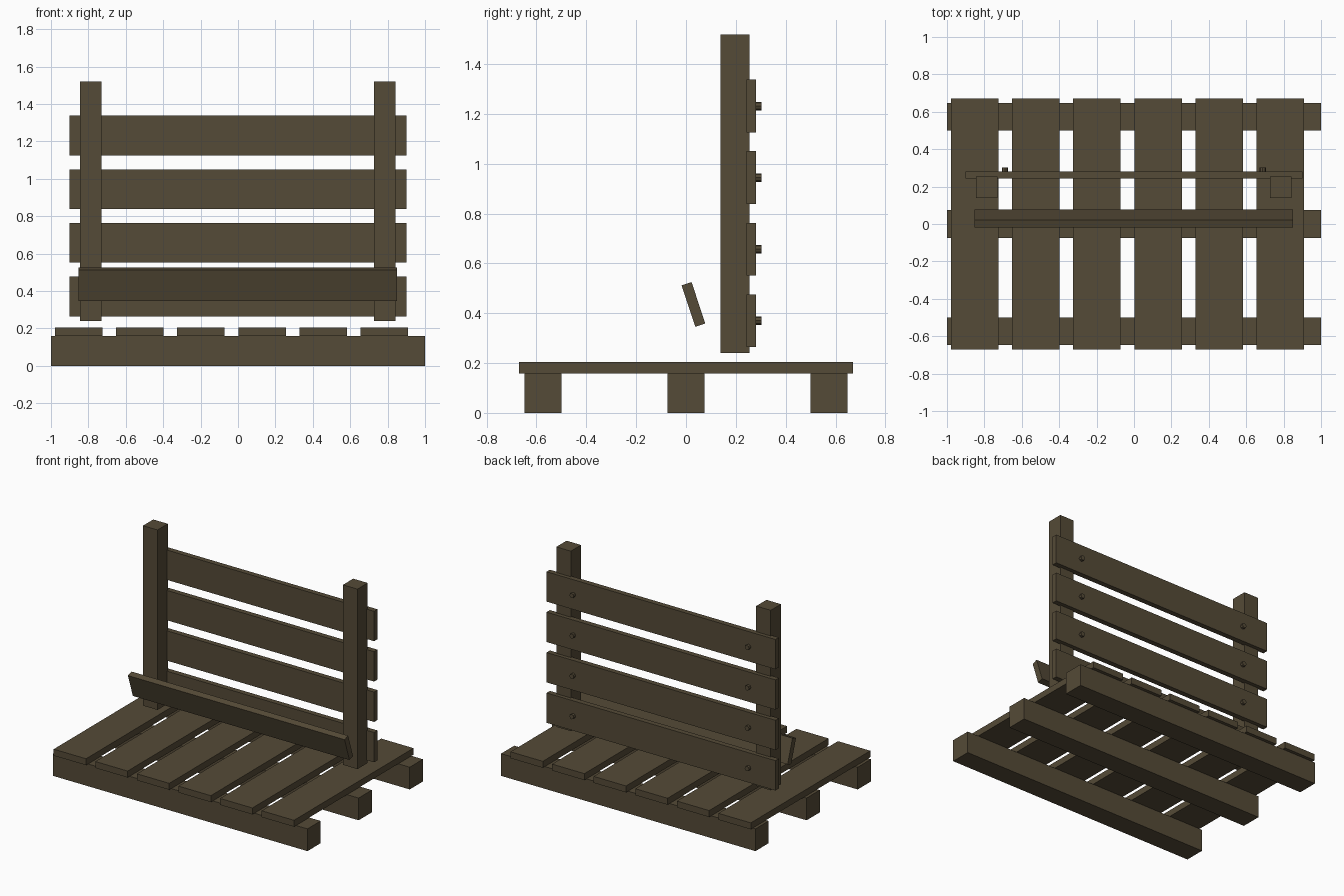
import bpy, bmesh, math
from mathutils import Matrix, Vector

if "Cube" in bpy.data.objects:
    bpy.data.objects.remove(bpy.data.objects["Cube"])

wood = bpy.data.materials.new("dark_brown_wood")
wood.diffuse_color = (0.09, 0.069, 0.038, 1)
wood.use_nodes = True
wood.node_tree.nodes["Principled BSDF"].inputs["Base Color"].default_value = wood.diffuse_color


def finish(name, bm):
    me = bpy.data.meshes.new(name)
    bm.to_mesh(me)
    bm.free()
    me.materials.append(wood)
    ob = bpy.data.objects.new(name, me)
    bpy.context.collection.objects.link(ob)
    return ob


def box(name, x, y, z):
    """Box from (min, max) pairs, origin at its centre."""
    bm = bmesh.new()
    bmesh.ops.create_cube(bm, size=1)
    bmesh.ops.scale(bm, vec=(x[1] - x[0], y[1] - y[0], z[1] - z[0]), verts=bm.verts)
    ob = finish(name, bm)
    ob.location = [(a + b) / 2 for a, b in (x, y, z)]
    return ob


def bolt(name, x, z):
    bm = bmesh.new()
    bmesh.ops.create_cone(bm, cap_ends=True, segments=8, radius1=0.017, radius2=0.017,
                          depth=0.03, matrix=Matrix.Rotation(math.pi / 2, 4, 'X'))
    finish(name, bm).location = (x, 0.287, z)


# Pallet base: three beams and six deck slats
for i, y in enumerate((-0.574, 0.0, 0.574)):
    box(f"base_beam_{i + 1}", (-1, 1), (y - 0.074, y + 0.074), (0, 0.158))
for i in range(6):
    x = -0.852 + i * 0.327
    box(f"deck_slat_{i + 1}", (x - 0.127, x + 0.127), (-0.671, 0.671), (0.158, 0.204))

# Upright posts
for side, x in (("left", -0.787), ("right", 0.785)):
    box(f"post_{side}", (x - 0.057, x + 0.057), (0.139, 0.254), (0.24, 1.519))

# Back boards with bolt heads
for i in range(4):
    z = 0.37 + i * 0.287
    box(f"back_board_{i + 1}", (-0.9, 0.9), (0.243, 0.281), (z - 0.106, z + 0.106))
    for side, x in (("left", -0.69), ("right", 0.688)):
        bolt(f"bolt_{i + 1}_{side}", x, z)

# Loose tilted plank in front of the posts
plank = box("tilted_plank", (-0.853, 0.85), (0.009, 0.051), (0.3475, 0.5225))
plank.rotation_euler.x = math.radians(18.4)
